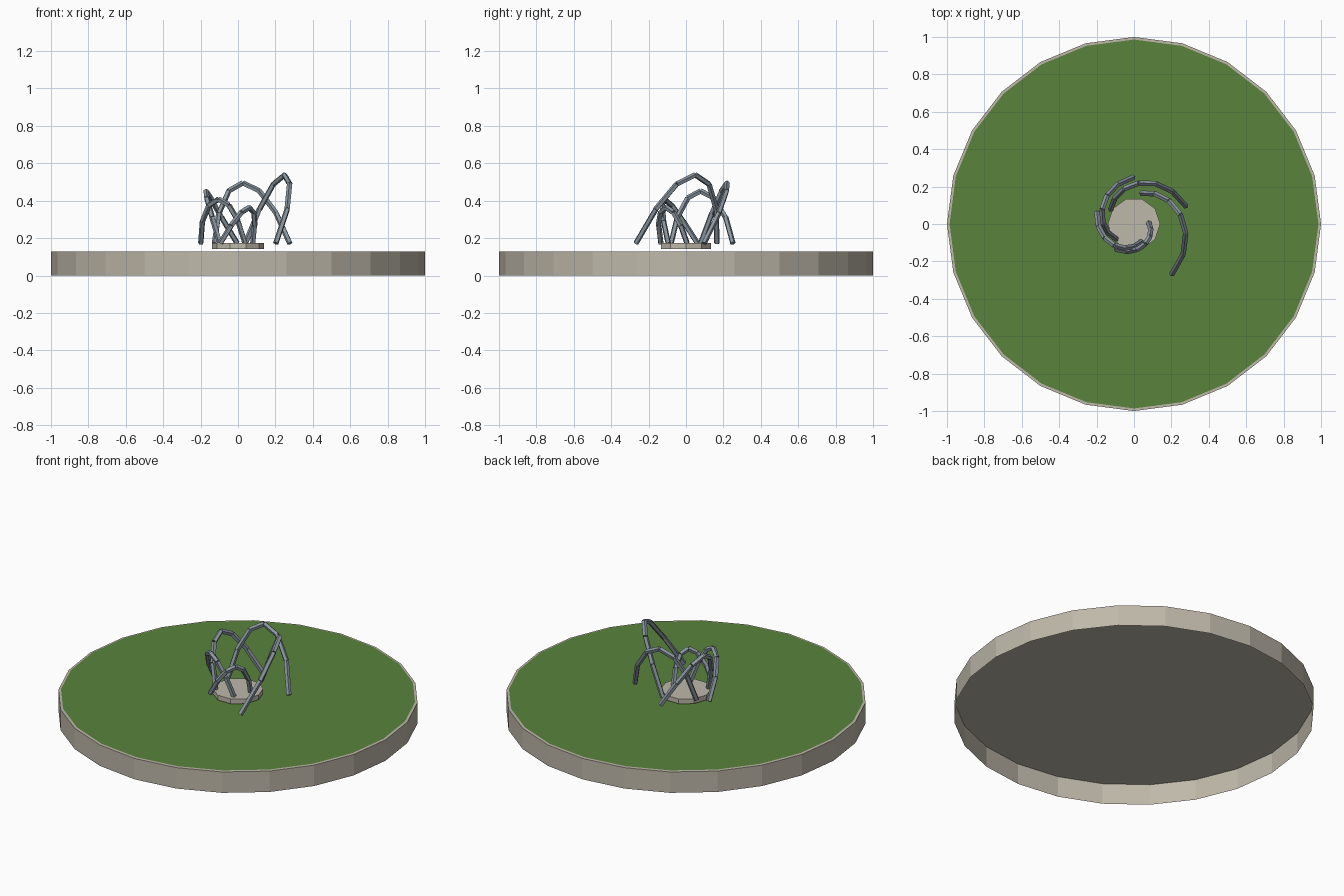
import bpy, bmesh, math
from mathutils import Vector, Matrix

if "Cube" in bpy.data.objects:
    bpy.data.objects.remove(bpy.data.objects["Cube"])


def material(name, rgb):
    m = bpy.data.materials.new(name)
    m.diffuse_color = (*rgb, 1)
    m.use_nodes = True
    m.node_tree.nodes["Principled BSDF"].inputs["Base Color"].default_value = m.diffuse_color
    return m


stone = material("stone", (0.52, 0.48, 0.40))
grass = material("grass", (0.10, 0.23, 0.045))
metal = material("metal", (0.26, 0.31, 0.36))


def add_object(name, bm, mat):
    me = bpy.data.meshes.new(name)
    bm.to_mesh(me)
    bm.free()
    me.materials.append(mat)
    ob = bpy.data.objects.new(name, me)
    bpy.context.collection.objects.link(ob)
    return ob


def disc(name, sides, radius, z0, z1, mat):
    """Flat-topped drum, open underneath; a plain disc when z0 == z1."""
    bm = bmesh.new()

    def ring(z):
        return [bm.verts.new((radius * math.cos(math.tau * i / sides),
                              radius * math.sin(math.tau * i / sides), z))
                for i in range(sides)]
    top = ring(z1)
    bm.faces.new(top)
    if z1 > z0:
        low = ring(z0)
        for i in range(sides):
            j = (i + 1) % sides
            bm.faces.new((low[i], low[j], top[j], top[i]))
    add_object(name, bm, mat)


# Round base, lawn and small plinth
disc("base", 24, 1.0, 0.0, 0.128, stone)
disc("lawn", 24, 0.986, 0.131, 0.131, grass)
disc("plinth", 10, 0.14, 0.143, 0.173, stone)


def arch(name, points, radius, sides=5):
    """Straight bars joined end to end along a path."""
    bm = bmesh.new()
    for a, b in zip(points, points[1:]):
        d = b - a
        rot = d.to_track_quat('Z', 'Y').to_matrix().to_4x4()
        bmesh.ops.create_cone(bm, cap_ends=True, segments=sides,
                              radius1=radius, radius2=radius, depth=d.length,
                              matrix=Matrix.Translation((a + b) / 2) @ rot)
    add_object(name, bm, metal)


# Five arches winding outward, each larger and a fifth of a turn further on
STEPS = 6
for k in range(5):
    start = math.radians(4 - 72 * k)
    r0, r1 = 0.08 + 0.0225 * k, 0.165 + 0.0428 * k
    height = 0.192 + 0.0435 * k
    path = []
    for s in range(STEPS + 1):
        t = s / STEPS
        ang = start - math.radians(129) * t
        r = r0 + (r1 - r0) * t
        path.append(Vector((r * math.cos(ang), r * math.sin(ang),
                            0.172 + height * math.sin(math.pi * t))))
    arch(f"arch_{k + 1}", path, 0.015)
